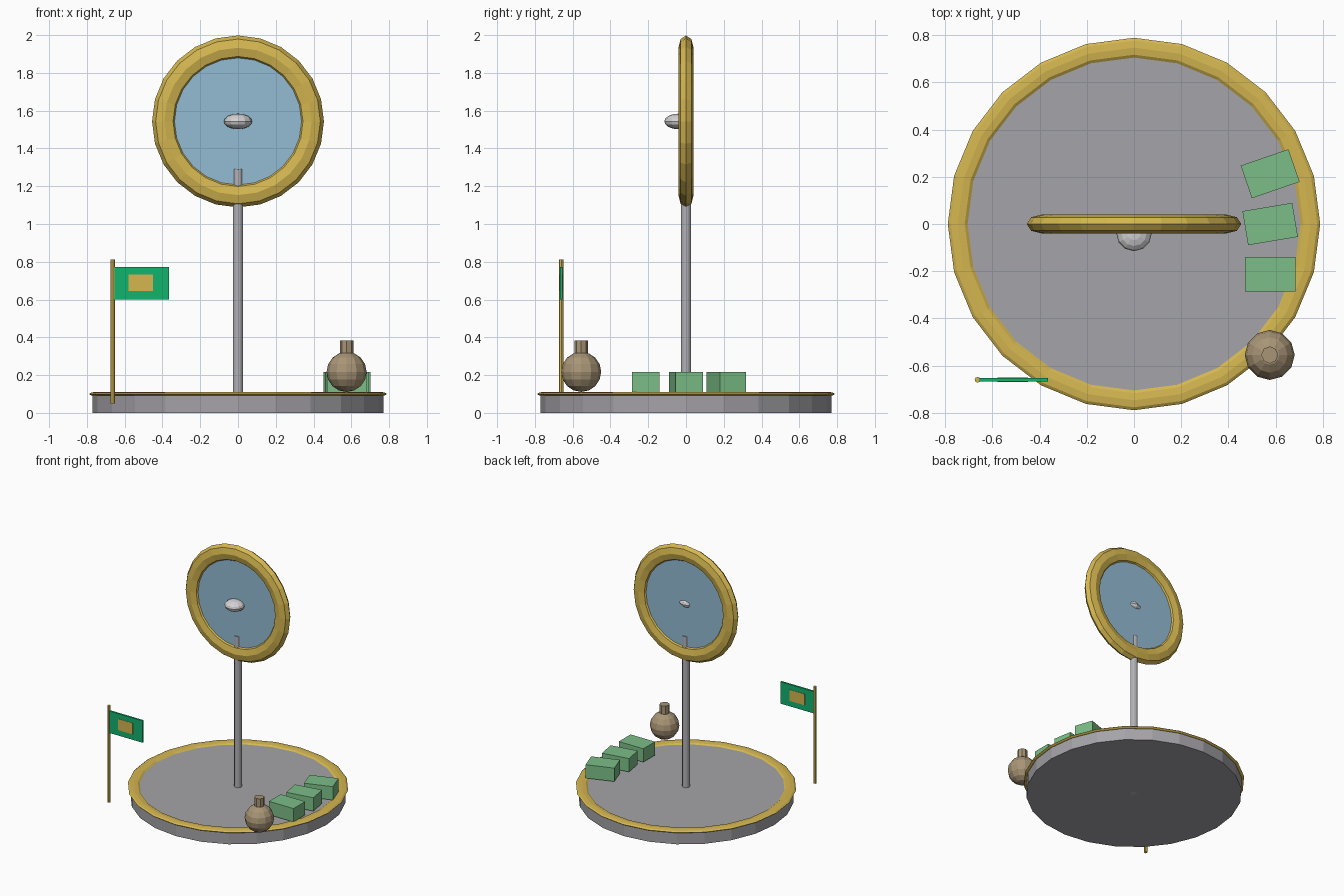
import bpy
from math import radians

cube = bpy.data.objects.get("Cube")
if cube:
    bpy.data.objects.remove(cube, do_unlink=True)


def material(name, rgb):
    """Flat material from 0-255 display colour, stored as linear."""
    col = [((c / 255 + 0.055) / 1.055) ** 2.4 for c in rgb] + [1.0]
    m = bpy.data.materials.new(name)
    m.use_nodes = True
    m.diffuse_color = col
    m.node_tree.nodes["Principled BSDF"].inputs["Base Color"].default_value = col
    return m


stone = material("stone grey", (165, 163, 168))
gold = material("gold", (212, 182, 80))
glass = material("pale blue", (148, 188, 212))
steel = material("steel grey", (178, 177, 182))
pearl = material("pearl white", (212, 210, 212))
emerald = material("emerald green", (18, 178, 110))
leaf = material("soft green", (124, 190, 135))
clay = material("clay brown", (168, 149, 118))


def finish(name, mat, scale=(1, 1, 1)):
    ob = bpy.context.object
    ob.name = name
    ob.scale = scale
    ob.data.materials.append(mat)
    return ob


def cylinder(name, mat, radius, z0, z1, x=0, y=0, sides=8):
    bpy.ops.mesh.primitive_cylinder_add(vertices=sides, radius=radius, depth=z1 - z0,
                                        location=(x, y, (z0 + z1) / 2))
    return finish(name, mat)


def ring(name, mat, major, minor, z, flatten, tilt=0):
    bpy.ops.mesh.primitive_torus_add(major_segments=24, minor_segments=8,
                                     major_radius=major, minor_radius=minor,
                                     location=(0, 0, z), rotation=(tilt, 0, 0))
    return finish(name, mat, (1, 1, flatten))


def ball(name, mat, radius, loc, scale=(1, 1, 1)):
    bpy.ops.mesh.primitive_uv_sphere_add(segments=12, ring_count=8, radius=radius, location=loc)
    return finish(name, mat, scale)


def box(name, mat, size, loc, turn=0):
    bpy.ops.mesh.primitive_cube_add(size=1, location=loc, rotation=(0, 0, radians(turn)))
    return finish(name, mat, size)


# Round base with gilded rim
cylinder("base", stone, 0.77, 0, 0.1, sides=24)
ring("base_rim", gold, 0.747, 0.042, 0.1, 0.28)

# Upright disc on a pole
cylinder("pole", steel, 0.027, 0, 1.29, sides=12)
ring("disc_frame", gold, 0.39, 0.065, 1.543, 0.62, radians(90))
disc = cylinder("disc_panel", glass, 0.35, 1.526, 1.56, sides=24)
disc.rotation_euler.x = radians(90)
ball("disc_boss", pearl, 0.075, (0, -0.04, 1.543), (1, 1, 0.55))

# Flag with centre patch showing on both faces
cylinder("flag_pole", gold, 0.012, 0.05, 0.812, -0.663, -0.66)
box("flag", emerald, (0.292, 0.015, 0.172), (-0.511, -0.66, 0.686))
box("flag_patch", gold, (0.13, 0.02, 0.088), (-0.514, -0.66, 0.688))

# Flask
ball("flask_body", clay, 0.106, (0.575, -0.555, 0.217))
cylinder("flask_neck", clay, 0.036, 0.3, 0.382, 0.575, -0.555)

# Row of blocks, each turned a little further
for i, (y, turn) in enumerate([(-0.213, 0), (0, 9.5), (0.213, 19)]):
    box(f"block_{i + 1}", leaf, (0.214, 0.146, 0.106), (0.577, y, 0.163), turn)
